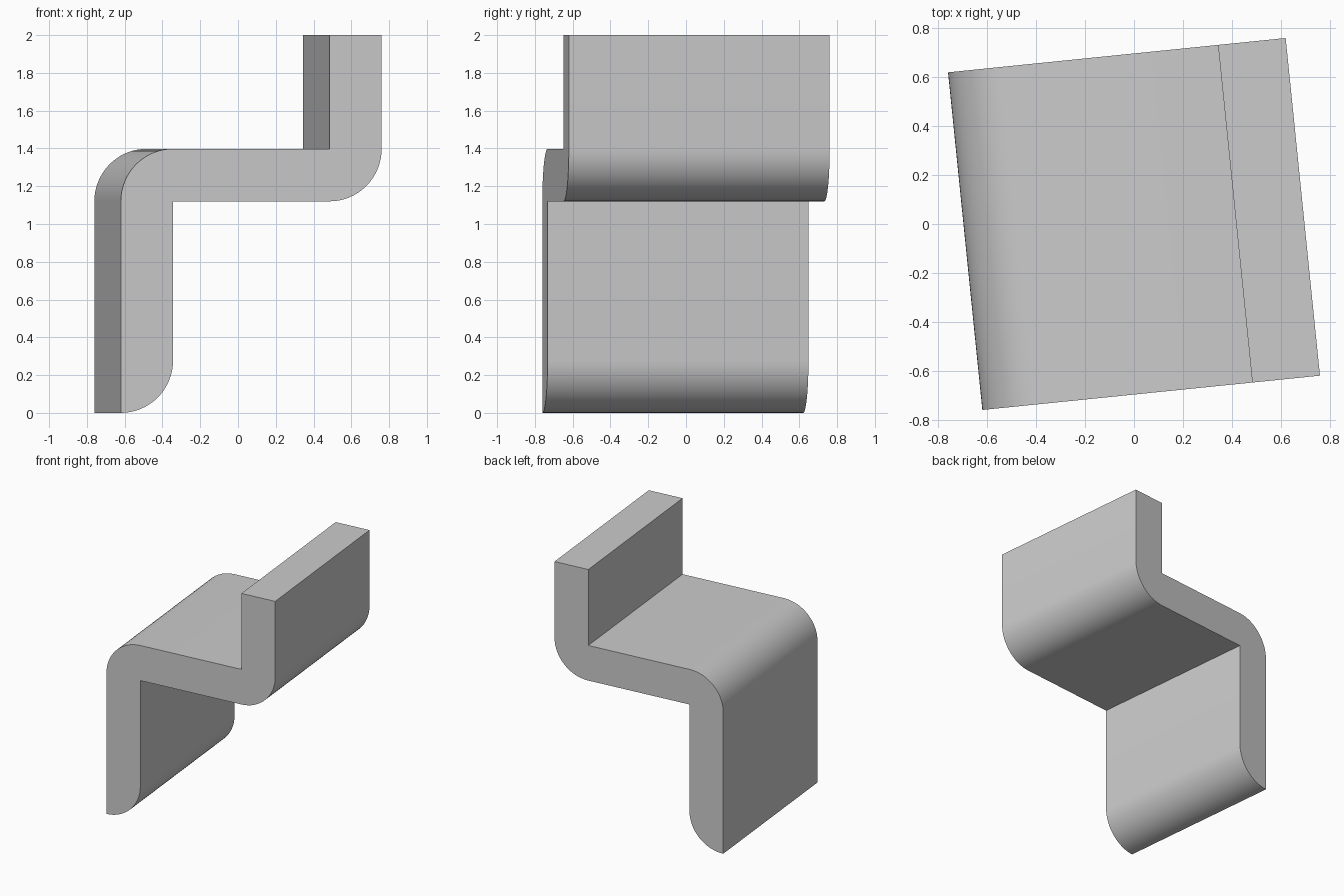
import bpy, bmesh
from math import sin, cos, radians, pi

cube = bpy.data.objects.get("Cube")
if cube:
    bpy.data.objects.remove(cube, do_unlink=True)

HALF = 0.694     # half the width and half the depth
T = 0.278        # sheet thickness, also the bend radius
SHELF = 1.398    # top of the flat shelf
TURN = radians(5.8)
STEPS = 16

grey = bpy.data.materials.new("plain_grey")
grey.use_nodes = True
colour = (0.6, 0.6, 0.6, 1)
grey.diffuse_color = colour
grey.node_tree.nodes["Principled BSDF"].inputs["Base Color"].default_value = colour


def arc(cx, cz, start, end):
    angles = [radians(start + (end - start) * i / STEPS) for i in range(STEPS + 1)]
    return [(cx + T * cos(a), cz + T * sin(a)) for a in angles]


# Stepped profile with three rounded outer corners, counter-clockwise
inner = HALF - T
profile = arc(-HALF, T, -90, 0)                    # rounded foot
profile += [(-inner, SHELF - T)]                   # sharp corner under the shelf
profile += arc(inner, SHELF, -90, 0)               # bend below the upright
profile += [(HALF, 2), (inner, 2), (inner, SHELF)]  # upright
profile += arc(-inner, SHELF - T, 90, 180)         # bend above the leg

# Extrude the profile from front to back
bm = bmesh.new()
face = bm.faces.new([bm.verts.new((x, -HALF, z)) for x, z in profile])
result = bmesh.ops.extrude_face_region(bm, geom=[face])
moved = [v for v in result["geom"] if isinstance(v, bmesh.types.BMVert)]
bmesh.ops.translate(bm, verts=moved, vec=(0, 2 * HALF, 0))
bmesh.ops.recalc_face_normals(bm, faces=bm.faces)
mesh = bpy.data.meshes.new("stepped_bracket")
bm.to_mesh(mesh)
bm.free()
mesh.materials.append(grey)

bracket = bpy.data.objects.new("stepped_bracket", mesh)
bpy.context.collection.objects.link(bracket)
bracket.rotation_euler.z = TURN

# Smooth bends, crisp edges
bpy.ops.object.select_all(action="DESELECT")
bracket.select_set(True)
bpy.context.view_layer.objects.active = bracket
bpy.ops.object.shade_smooth_by_angle(angle=radians(30))
